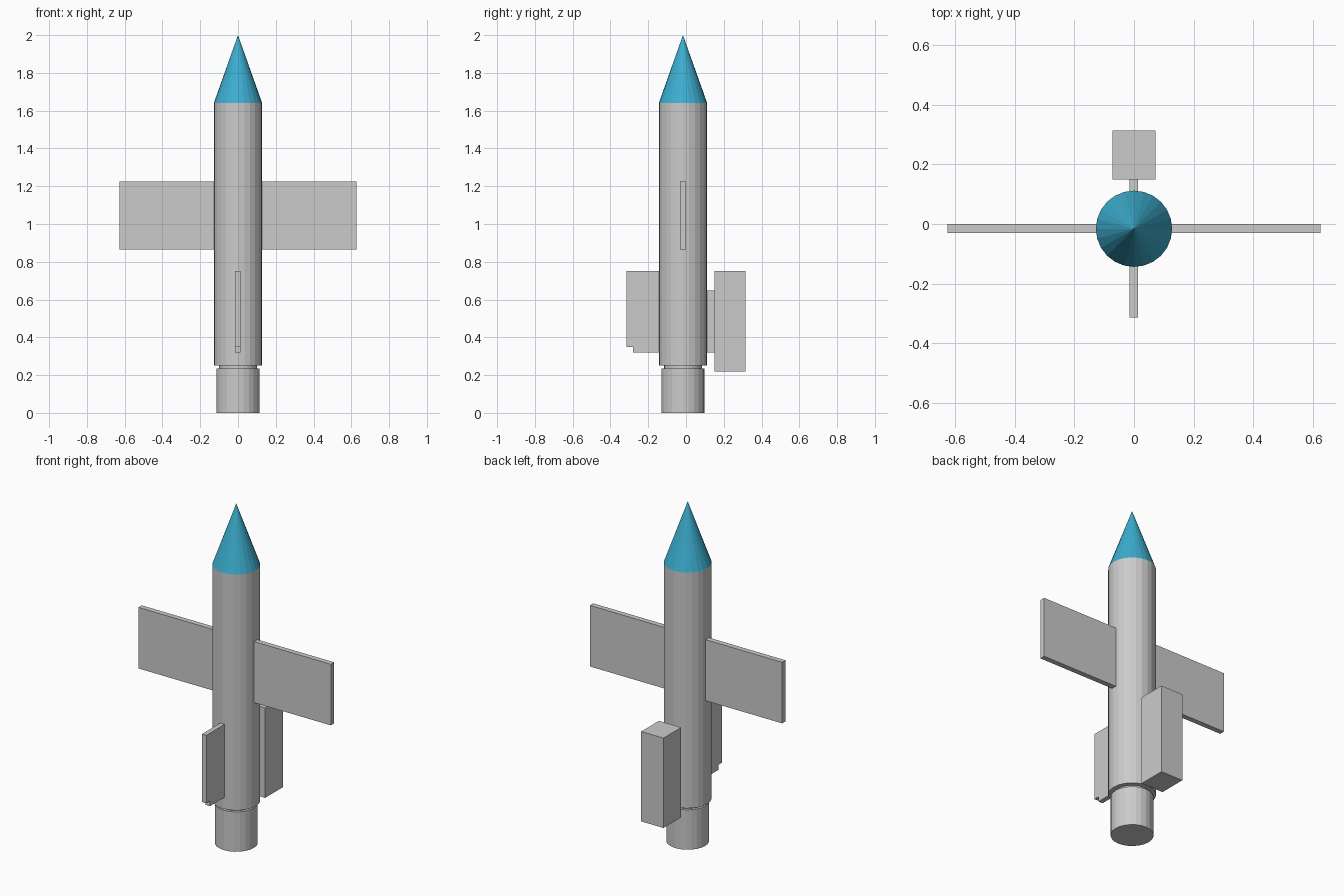
import bpy

if "Cube" in bpy.data.objects:
    bpy.data.objects.remove(bpy.data.objects["Cube"])

CY = -0.016   # the rocket axis sits slightly forward of the origin
SIDES = 24


def tube(name, r_bottom, r_top, z0, z1):
    bpy.ops.mesh.primitive_cone_add(vertices=SIDES, radius1=r_bottom, radius2=r_top,
                                    depth=z1 - z0, location=(0, CY, (z0 + z1) / 2))
    ob = bpy.context.object
    ob.name = name
    return ob


def box(name, lo, hi):
    bpy.ops.mesh.primitive_cube_add(size=1, location=[(a + b) / 2 for a, b in zip(lo, hi)])
    ob = bpy.context.object
    ob.name = name
    ob.scale = [b - a for a, b in zip(lo, hi)]
    bpy.ops.object.transform_apply(location=False, rotation=False, scale=True)
    return ob


# Fuselage, neck and engine nozzle
tube("fuselage", 0.128, 0.128, 0.25, 1.64)
tube("engine_neck", 0.1, 0.1, 0.22, 0.26)
tube("engine_nozzle", 0.115, 0.115, 0.0, 0.235)

# Coloured nose cone
nose = tube("nose_cone", 0.128, 0.0, 1.64, 2.0)
mat = bpy.data.materials.new("nose_blue")
mat.diffuse_color = (0.045, 0.42, 0.62, 1)
mat.use_nodes = True
mat.node_tree.nodes["Principled BSDF"].inputs["Base Color"].default_value = mat.diffuse_color
nose.data.materials.append(mat)

# Main wing passing through the fuselage
box("wing", (-0.627, -0.031, 0.865), (0.627, 0.0, 1.225))

# Front fin, the strut through the body, and the rear pod
box("front_fin", (-0.015, -0.314, 0.35), (0.013, CY, 0.75))
box("tail_strut", (-0.015, -0.28, 0.32), (0.013, 0.16, 0.648))
box("rear_pod", (-0.073, 0.15, 0.22), (0.072, 0.314, 0.75))
